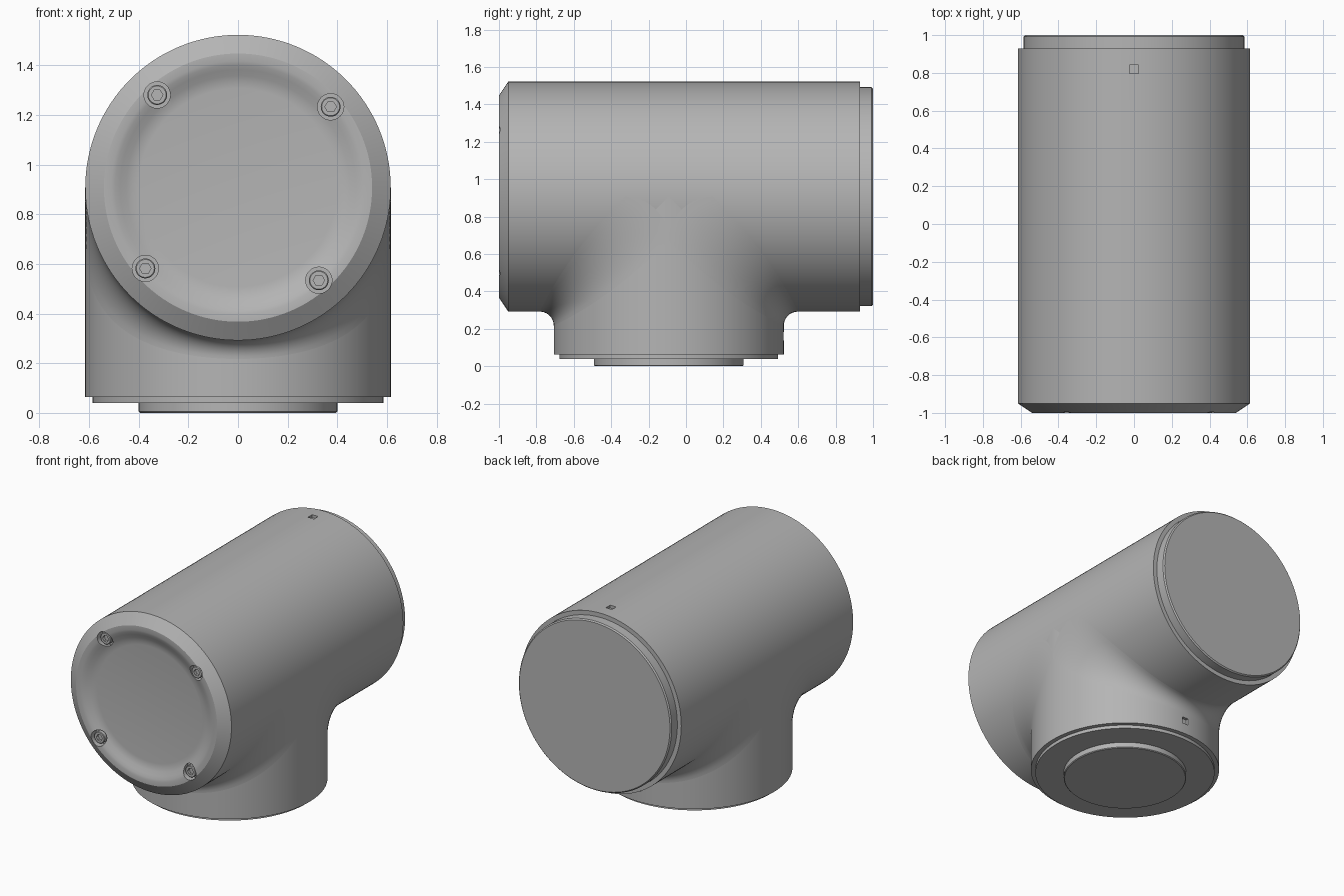
import bpy, bmesh
from math import sin, cos, pi, radians
from mathutils import Matrix, Vector

if "Cube" in bpy.data.objects:
    bpy.data.objects.remove(bpy.data.objects["Cube"])

R = 0.615          # radius of both tubes
ZC = 0.907         # height of the horizontal axis
YC = -0.092        # position of the vertical axis
SEG = 128

grey = bpy.data.materials.new("plain grey")
grey.use_nodes = True
colour = (0.46, 0.46, 0.46, 1)
grey.diffuse_color = colour
grey.node_tree.nodes["Principled BSDF"].inputs["Base Color"].default_value = colour


def finish(name, bm, matrix=Matrix()):
    bmesh.ops.remove_doubles(bm, verts=bm.verts, dist=1e-5)
    bmesh.ops.recalc_face_normals(bm, faces=bm.faces)
    bm.transform(matrix)
    mesh = bpy.data.meshes.new(name)
    bm.to_mesh(mesh)
    bm.free()
    mesh.materials.append(grey)
    obj = bpy.data.objects.new(name, mesh)
    bpy.context.collection.objects.link(obj)
    return obj


def lathe(name, profile, matrix, seg=SEG):
    """Spin (radius, height) points around local z; both ends are capped."""
    bm = bmesh.new()
    rings = [[bm.verts.new((r * cos(2 * pi * i / seg), r * sin(2 * pi * i / seg), h))
              for i in range(seg)] for r, h in profile]
    for a, b in zip(rings, rings[1:]):
        for i in range(seg):
            j = (i + 1) % seg
            bm.faces.new((a[i], a[j], b[j], b[i]))
    bm.faces.new(rings[0])
    bm.faces.new(rings[-1])
    return finish(name, bm, matrix)


def box(name, centre, size):
    bm = bmesh.new()
    bmesh.ops.create_cube(bm, size=1)
    return finish(name, bm, Matrix.Translation(centre) @ Matrix.Diagonal((*size, 1)))


def cut(target, cutter):
    mod = target.modifiers.new("cut", "BOOLEAN")
    mod.operation = "DIFFERENCE"
    mod.solver = "EXACT"
    mod.object = cutter
    bpy.context.view_layer.objects.active = target
    bpy.ops.object.modifier_apply(modifier=mod.name)
    bpy.data.objects.remove(cutter)


def smooth(obj, angle=25):
    bpy.ops.object.select_all(action="DESELECT")
    obj.select_set(True)
    bpy.context.view_layer.objects.active = obj
    bpy.ops.object.shade_smooth_by_angle(angle=radians(angle))


# Horizontal housing: dished front cover, chamfer, stepped back
along_y = Matrix.Translation((0, 0, ZC)) @ Matrix.Rotation(-pi / 2, 4, "X")
housing = lathe("housing", [(0.40, -0.965), (0.425, -0.968), (0.45, -0.976), (0.475, -0.988),
                            (0.495, -0.996), (0.51, -1), (0.54, -1), (R, -0.95), (R, 0.93),
                            (0.585, 0.93), (0.585, 0.992), (0.577, 1)], along_y)

# Vertical branch with its stepped foot
upright = Matrix.Translation((0, YC, 0))
branch = lathe("branch", [(0.395, 0), (0.40, 0.005), (0.40, 0.04), (0.585, 0.04),
                          (0.585, 0.063), (R, 0.063), (R, ZC)], upright)

# Blend between the two tubes, front and back
STEPS, ARC = 64, 10
for name, side in (("front_blend", -1), ("back_blend", 1)):
    bm = bmesh.new()
    rows = []
    for i in range(STEPS + 1):
        t = pi * (i / STEPS - 0.5)
        w = 0.075 + 0.16 * sin(t) ** 2
        row = []
        for j in range(ARC + 1):
            a = pi / 2 * j / ARC
            row.append(bm.verts.new((R * sin(t),
                                     YC + side * (R * cos(t) + w * (1 - sin(a))),
                                     ZC - R * cos(t) - w * (1 - cos(a)))))
        rows.append(row)
    for p, q in zip(rows, rows[1:]):
        for j in range(ARC):
            bm.faces.new((p[j], p[j + 1], q[j + 1], q[j]))
    blend = finish(name, bm)
    # Turn the surface outward, away from the tubes
    if sum(p.normal.z * p.area for p in blend.data.polygons) > 0:
        blend.data.flip_normals()
    smooth(blend, 60)

# Four sunken socket screws around the cover
for n in range(4):
    a = radians(41.1 + 90 * n)
    spot = Matrix.Translation((0.495 * cos(a), 0, 0.495 * sin(a))) @ along_y
    cut(housing, lathe("pocket_cutter", [(0.053, -1.1), (0.053, -0.945)], spot, 32))
    screw = lathe(f"screw_{n + 1}", [(0.036, -0.985), (0.04, -0.981), (0.04, -0.94)], spot, 32)
    cut(screw, lathe("socket_cutter", [(0.023, -1.1), (0.023, -0.965)], spot, 6))
    smooth(screw)

# Small square index marks on the top and on the back of the branch
cut(housing, box("top_mark_cutter", (0, 0.82, ZC + R), (0.046, 0.046, 0.04)))
cut(branch, box("back_mark_cutter", (0, YC + R, 0.16), (0.046, 0.04, 0.046)))

smooth(housing)
smooth(branch)
